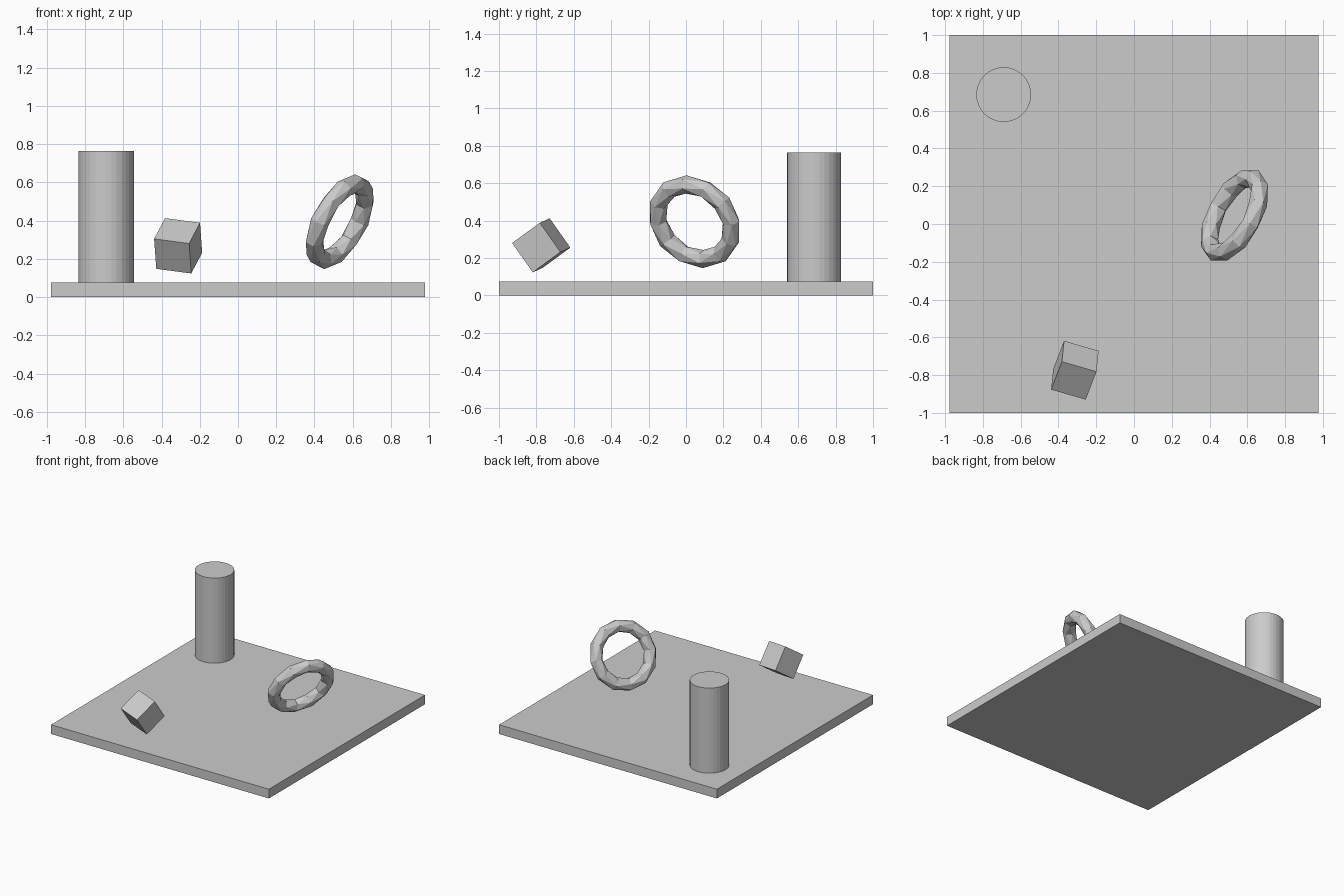
import bpy, bmesh
from math import cos, sin, pi
from mathutils import Matrix, Vector

old = bpy.data.objects.get("Cube")
if old:
    bpy.data.objects.remove(old, do_unlink=True)

grey = bpy.data.materials.new("plain_grey")
grey.use_nodes = True
grey.diffuse_color = (0.6, 0.6, 0.6, 1)
grey.node_tree.nodes["Principled BSDF"].inputs["Base Color"].default_value = (0.6, 0.6, 0.6, 1)


def finish(name, bm):
    bmesh.ops.recalc_face_normals(bm, faces=bm.faces)
    mesh = bpy.data.meshes.new(name)
    bm.to_mesh(mesh)
    bm.free()
    mesh.materials.append(grey)
    obj = bpy.data.objects.new(name, mesh)
    bpy.context.collection.objects.link(obj)
    return obj


def box(name, size, matrix):
    bm = bmesh.new()
    bmesh.ops.create_cube(bm, size=1, matrix=matrix @ Matrix.Diagonal((*size, 1)))
    return finish(name, bm)


# Floor slab
box("floor_slab", (1.955, 2, 0.075), Matrix.Translation((0, 0, 0.0375)))

# Standing pillar
bm = bmesh.new()
bmesh.ops.create_cone(bm, cap_ends=True, segments=32, radius1=0.145, radius2=0.145,
                      depth=0.69, matrix=Matrix.Translation((-0.69, 0.685, 0.42)))
finish("pillar", bm)

# Tumbling cube, oriented by two of its edges
edge_x = Vector((0.183, -0.053, -0.024)).normalized()
edge_z = edge_x.cross(Vector((0.06, 0.143, 0.105))).normalized()
edge_y = edge_z.cross(edge_x)
turn = Matrix((edge_x, edge_y, edge_z)).transposed().to_4x4()
box("tumbling_cube", (0.192,) * 3, Matrix.Translation((-0.313, -0.774, 0.268)) @ turn)

# Tilted faceted ring: alternate sections are turned by half a step
SECTIONS, SIDES, MAJOR, MINOR = 12, 6, 0.221, 0.049
bm = bmesh.new()
rings = []
for i in range(SECTIONS):
    a = 2 * pi * i / SECTIONS
    ring = []
    for j in range(SIDES):
        b = 2 * pi * (j + 0.5 * (i % 2)) / SIDES
        d = MAJOR + MINOR * cos(b)
        ring.append(bm.verts.new((d * cos(a), d * sin(a), MINOR * sin(b))))
    rings.append(ring)
for i in range(SECTIONS):
    even, odd = rings[i], rings[(i + 1) % SECTIONS]
    if i % 2:
        even, odd = odd, even
    for j in range(SIDES):
        k = (j + 1) % SIDES
        bm.faces.new((even[j], even[k], odd[j]))
        bm.faces.new((odd[j], even[k], odd[k]))
tilt = Vector((0.796, -0.424, -0.433)).to_track_quat('Z', 'Y')
bm.transform(Matrix.Translation((0.532, 0.046, 0.394)) @ tilt.to_matrix().to_4x4())
finish("tilted_ring", bm)
